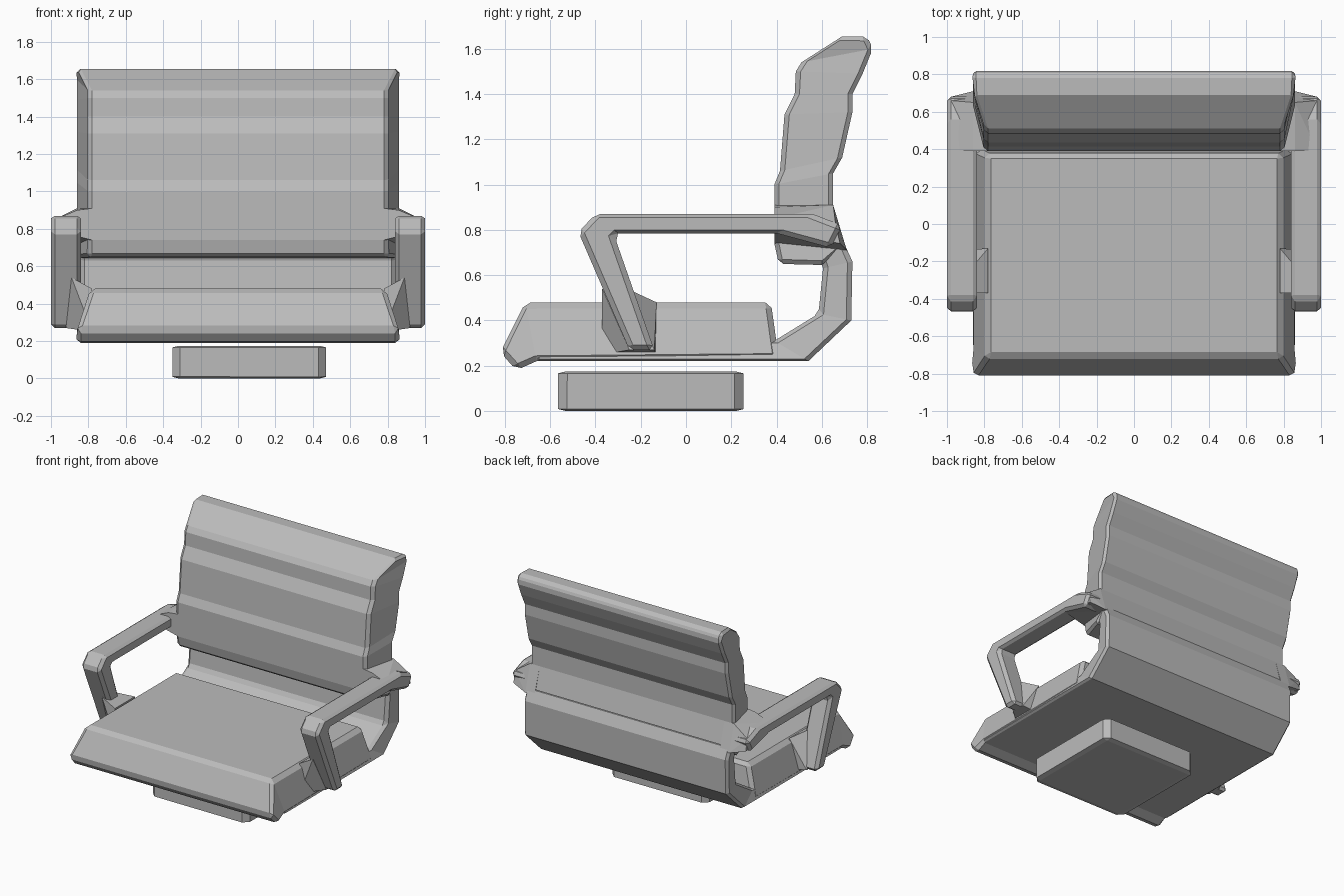
import bpy
import bmesh

cube = bpy.data.objects.get("Cube")
if cube:
    bpy.data.objects.remove(cube, do_unlink=True)

grey = bpy.data.materials.new("grey")
grey.use_nodes = True
COLOUR = (0.5, 0.5, 0.5, 1)
grey.diffuse_color = COLOUR
grey.node_tree.nodes["Principled BSDF"].inputs["Base Color"].default_value = COLOUR


def finish(name, bm, bevel, mirror):
    bmesh.ops.recalc_face_normals(bm, faces=bm.faces[:])
    mesh = bpy.data.meshes.new(name)
    bm.to_mesh(mesh)
    bm.free()
    mesh.materials.append(grey)
    obj = bpy.data.objects.new(name, mesh)
    bpy.context.collection.objects.link(obj)
    if bevel:
        mod = obj.modifiers.new("soft_edges", "BEVEL")
        mod.width = bevel
        mod.segments = 1
        mod.limit_method = "ANGLE"
        mod.angle_limit = 0.8
    if mirror:
        obj.modifiers.new("other_side", "MIRROR")
    return obj


def loft(name, rows, inner, outer, bevel=0.02, mirror=False):
    """Join four-cornered sections; inner and outer are x ranges of each edge."""
    bm = bmesh.new()
    rings = []
    for a, b in rows:
        ends = []
        for point, span in ((a, inner), (b, outer)):
            y, z = point[:2]
            x0, x1 = (-point[2], point[2]) if len(point) == 3 else span
            ends.append([(x0, y, z), (x1, y, z)])
        corners = ends[0] + ends[1][::-1]
        rings.append([bm.verts.new(c) for c in corners])
    for r, s in zip(rings, rings[1:]):
        for i in range(4):
            j = (i + 1) % 4
            bm.faces.new((r[i], r[j], s[j], s[i]))
    bm.faces.new(rings[0])
    bm.faces.new(rings[-1])
    return finish(name, bm, bevel, mirror)


def hull(name, points, bevel=0.0, mirror=False):
    bm = bmesh.new()
    for p in points:
        bm.verts.new(p)
    out = bmesh.ops.convex_hull(bm, input=bm.verts[:])
    spare = [v for v in out["geom_interior"] if isinstance(v, bmesh.types.BMVert)]
    bmesh.ops.delete(bm, geom=spare, context="VERTS")
    return finish(name, bm, bevel, mirror)


def sym(w):
    return (-w, w)


# Seat cushion, from front lip to rear
loft("seat_cushion", [
    ((-0.75, 0.18), (-0.82, 0.26, 0.865)),
    ((-0.66, 0.22), (-0.71, 0.48)),
    ((0.41, 0.23), (0.375, 0.48)),
], sym(0.865), sym(0.79), 0.025)

# Curved shell running under the seat and up the back
loft("seat_shell", [
    ((-0.66, 0.265), (-0.67, 0.22)),
    ((0.39, 0.31), (0.54, 0.22)),
    ((0.585, 0.43), (0.73, 0.40)),
    ((0.605, 0.63), (0.735, 0.66)),
    ((0.57, 0.74), (0.69, 0.76)),
], sym(0.84), sym(0.865))

# Ribbed backrest, front edge narrower than the back edge
loft("backrest", [
    ((0.41, 0.65), (0.60, 0.645)),
    ((0.39, 0.74), (0.70, 0.73)),
    ((0.39, 0.90), (0.65, 0.91)),
    ((0.39, 1.00), (0.65, 1.05)),
    ((0.415, 1.06), (0.69, 1.12)),
    ((0.435, 1.31), (0.735, 1.32)),
    ((0.48, 1.40), (0.735, 1.40)),
    ((0.485, 1.50), (0.78, 1.49)),
    ((0.51, 1.54), (0.825, 1.60)),
    ((0.69, 1.655, 0.86), (0.80, 1.655)),
], sym(0.80), sym(0.865), 0.02)

# Armrests with slanted front legs
loft("armrest", [
    ((0.64, 0.72), (0.69, 0.82)),
    ((0.40, 0.785), (0.56, 0.87)),
    ((-0.30, 0.785), (-0.40, 0.87)),
    ((-0.315, 0.77), (-0.475, 0.79)),
    ((-0.14, 0.27), (-0.25, 0.27)),
], (0.84, 1.0), (0.84, 1.0), 0.03, True)

# Brackets joining the front legs to the seat
hull("seat_bracket", [
    (0.78, -0.37, 0.25), (0.78, -0.13, 0.25), (0.78, -0.37, 0.48),
    (0.78, -0.13, 0.48), (0.89, -0.37, 0.54), (0.89, -0.26, 0.54),
    (0.92, -0.25, 0.27), (0.92, -0.14, 0.27),
], mirror=True)

# Wedges joining the armrests to the backrest
hull("back_bracket", [
    (0.78, 0.39, 0.74), (0.78, 0.39, 0.91), (0.78, 0.65, 0.91), (0.78, 0.71, 0.71),
    (0.86, 0.39, 0.90), (0.86, 0.65, 0.91), (0.86, 0.71, 0.71),
    (0.98, 0.39, 0.79), (0.98, 0.39, 0.85), (0.98, 0.66, 0.83), (0.98, 0.68, 0.74),
], mirror=True)

# Mounting block under the seat
hull("base_block", [
    (x, y, z) for x in (-0.35, 0.47) for y in (-0.565, 0.255) for z in (0, 0.175)
], 0.035)
